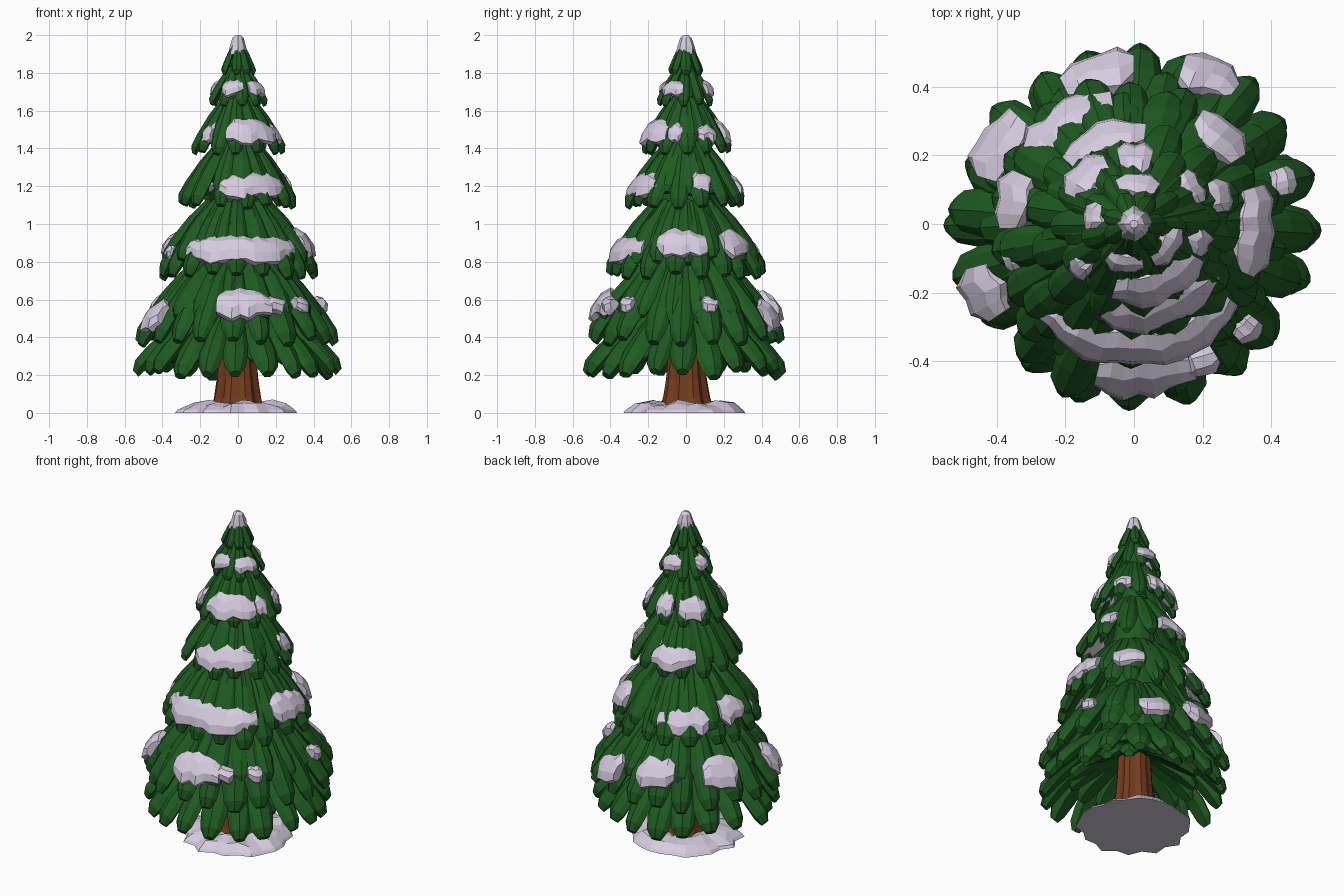
import bpy, bmesh, math, random
from mathutils import Vector

if "Cube" in bpy.data.objects:
    bpy.data.objects.remove(bpy.data.objects["Cube"])

random.seed(7)
J = lambda s: random.uniform(-s, s)


def material(name, rgb):
    m = bpy.data.materials.new(name)
    m.diffuse_color = (*rgb, 1)
    m.use_nodes = True
    m.node_tree.nodes["Principled BSDF"].inputs["Base Color"].default_value = m.diffuse_color
    return m


GREEN = material("pine green", (0.013, 0.105, 0.015))
SNOW = material("snow", (0.67, 0.60, 0.74))
BROWN = material("bark brown", (0.18, 0.045, 0.012))


def finish(bm, name, mat):
    bmesh.ops.recalc_face_normals(bm, faces=bm.faces)
    me = bpy.data.meshes.new(name)
    bm.to_mesh(me)
    bm.free()
    me.materials.append(mat)
    ob = bpy.data.objects.new(name, me)
    bpy.context.collection.objects.link(ob)
    return ob


def skin(bm, rings):
    """Join closed rings of points into a capped tube."""
    vs = [[bm.verts.new(p) for p in ring] for ring in rings]
    n = len(vs[0])
    for a, b in zip(vs, vs[1:]):
        for i in range(n):
            k = (i + 1) % n
            bm.faces.new((a[i], a[k], b[k], b[i]))
    bm.faces.new(vs[0])
    bm.faces.new(vs[-1])


def polar(a, r, z):
    return Vector((r * math.cos(a), r * math.sin(a), z))


def lathe(bm, profile, n, wobble):
    """Lathe (r, z) points; wobble(i, ring) scales the radius."""
    skin(bm, [[polar(2 * math.pi * i / n, r * wobble(i, k), z) for i in range(n)]
              for k, (r, z) in enumerate(profile)])


# Leaf: ridged tapering lobe hanging from (rb, zb) to (rt, zt)
SECTION = [(0, 1), (0.65, 0.6), (1, -0.1), (0.55, -0.9), (-0.55, -0.9), (-1, -0.1), (-0.65, 0.6)]
STEPS = [(0, 0.55, 0.7), (0.35, 0.8, 0.9), (0.7, 1, 1), (0.9, 0.82, 1), (1, 0.42, 0.6)]


def leaf(bm, a, rb, zb, rt, zt, w, th):
    d = Vector((rt - rb, zt - zb)).normalized()
    nr, nz = -d.y, d.x
    rings = []
    tang = Vector((-math.sin(a), math.cos(a), 0))
    for t, ws, ts in STEPS:
        bulge = 0.02 * math.sin(math.pi * t) * (rt / 0.5) - (0.015 * ts if t == 1 else 0)
        r = rb + (rt - rb) * t + nr * bulge
        z = zb + (zt - zb) * t + nz * bulge
        rings.append([polar(a, r + nr * v * th * ts, z + nz * v * th * ts)
                      + tang * (u * w * ws + J(0.03) * w) for u, v in SECTION])
    skin(bm, rings)


# Branch rows: count, base radius, base z, tip radius, tip z, half width, half thickness
ROWS = [
    (15, 0.06, 0.47, 0.360, 0.29, 0.070, 0.036),
    (20, 0.20, 0.53, 0.525, 0.215, 0.072, 0.040),
    (20, 0.19, 0.80, 0.525, 0.385, 0.070, 0.038),
    (17, 0.18, 0.82, 0.450, 0.50, 0.065, 0.032),
    (18, 0.16, 1.11, 0.420, 0.73, 0.062, 0.033),
    (15, 0.15, 1.12, 0.390, 0.81, 0.060, 0.029),
    (14, 0.10, 1.42, 0.310, 1.10, 0.056, 0.029),
    (12, 0.09, 1.43, 0.270, 1.17, 0.052, 0.025),
    (12, 0.07, 1.66, 0.235, 1.38, 0.048, 0.024),
    (10, 0.06, 1.67, 0.200, 1.44, 0.042, 0.021),
    (9, 0.04, 1.83, 0.150, 1.635, 0.036, 0.018),
    (7, 0.02, 1.95, 0.088, 1.795, 0.028, 0.015),
]
for k, (n, rb, zb, rt, zt, w, th) in enumerate(ROWS):
    bm = bmesh.new()
    for i in range(n):
        a = 2 * math.pi * (i + 0.5 * (k % 2) + J(0.12)) / n + k * 0.13
        s = rt / 0.5
        leaf(bm, a, rb, zb, rt + J(0.022) * s, zt + J(0.022) * s, w * (1 + J(0.1)), th)
    finish(bm, "branch_row_%d" % (k + 1), GREEN)

# Slim inner foliage closing the gaps between the leaves
bm = bmesh.new()
lathe(bm, [(0.05, 0.45), (0.20, 0.45), (0.17, 0.80), (0.14, 1.10), (0.08, 1.42),
           (0.05, 1.65), (0.015, 1.93)], 16, lambda i, k: 1)
finish(bm, "inner_foliage", GREEN)

# Trunk with flared root and bark grooves
bm = bmesh.new()
lathe(bm, [(0.142, 0.02), (0.125, 0.08), (0.108, 0.18), (0.098, 0.30), (0.09, 0.47)], 20,
      lambda i, k: (1.03 if i % 3 else 0.92) + J(0.02))
finish(bm, "trunk", BROWN)

# Snow mound on the ground
bm = bmesh.new()
edge = [1 + 0.04 * math.sin(3 * i + 1) + J(0.04) for i in range(26)]
lathe(bm, [(0.312, 0), (0.30, 0.016), (0.255, 0.042), (0.18, 0.056), (0.11, 0.045)], 26,
      lambda i, k: edge[i] if k < 3 else 1 + J(0.06))
for v in bm.verts:
    if v.co.z > 0.03:
        v.co.z += J(0.016)
finish(bm, "ground_snow", SNOW)


# Snow patch: lumpy blunt-ended arc lying on the slope between two angles
def patch(bm, a0, a1, r, z, h, th):
    a0, a1 = math.radians(a0), math.radians(a1)
    n = max(4, round((a1 - a0) * r / 0.04))
    rings = []
    for i in range(n + 1):
        t = i / n
        e = 0.6 + 0.4 * min(1, 5 * min(t, 1 - t))
        hh, tt, shift = h * e * (1 + J(0.16)), th * (0.55 + 0.45 * e), J(0.22) * h
        ring = []
        for j in range(8):
            b = 2 * math.pi * (j + 0.5) / 8
            u = 1.08 * math.cos(b) * hh + shift
            v = math.sin(b) * tt + J(0.003)
            ring.append(polar(a0 + (a1 - a0) * t, r + 0.58 * u + 0.81 * v, z - 0.81 * u + 0.58 * v))
        rings.append(ring)
    skin(bm, rings)


# Per level: radius, z, half height, half thickness, then angle ranges in degrees
LEVELS = [
    (0.445, 0.57, 0.084, 0.044, [(-104, -68), (137, 163), (90, 117)]),
    (0.445, 0.57, 0.045, 0.042, [(-70, -58), (-48, -38), (11, 21)]),
    (0.480, 0.51, 0.084, 0.042, [(-165, -146), (53, 73)]),
    (0.355, 0.865, 0.080, 0.041, [(-137, -38), (100, 151)]),
    (0.355, 0.89, 0.080, 0.040, [(-24, 17), (32, 59), (156, 182)]),
    (0.36, 0.85, 0.040, 0.035, [(-170, -159)]),
    (0.260, 1.20, 0.072, 0.036, [(-110, -32), (83, 137)]),
    (0.255, 1.22, 0.055, 0.032, [(8, 29)]),
    (0.190, 1.49, 0.070, 0.032, [(-107, -28), (75, 103), (114, 156)]),
    (0.190, 1.48, 0.055, 0.030, [(18, 46), (-26, -5), (-150, -132)]),
    (0.115, 1.72, 0.045, 0.025, [(-129, -77), (-63, -6), (57, 113), (150, 186)]),
]
for k, (r, z, h, th, arcs) in enumerate(LEVELS):
    bm = bmesh.new()
    for a0, a1 in arcs:
        patch(bm, a0, a1, r, z, h, th)
    finish(bm, "snow_patches_%d" % (k + 1), SNOW)

# Snow cap on the tip
bm = bmesh.new()
lathe(bm, [(0.035, 1.885), (0.052, 1.90), (0.043, 1.945), (0.028, 1.985), (0.012, 2.0)], 8,
      lambda i, k: 1 + J(0.1))
finish(bm, "snow_cap", SNOW)
